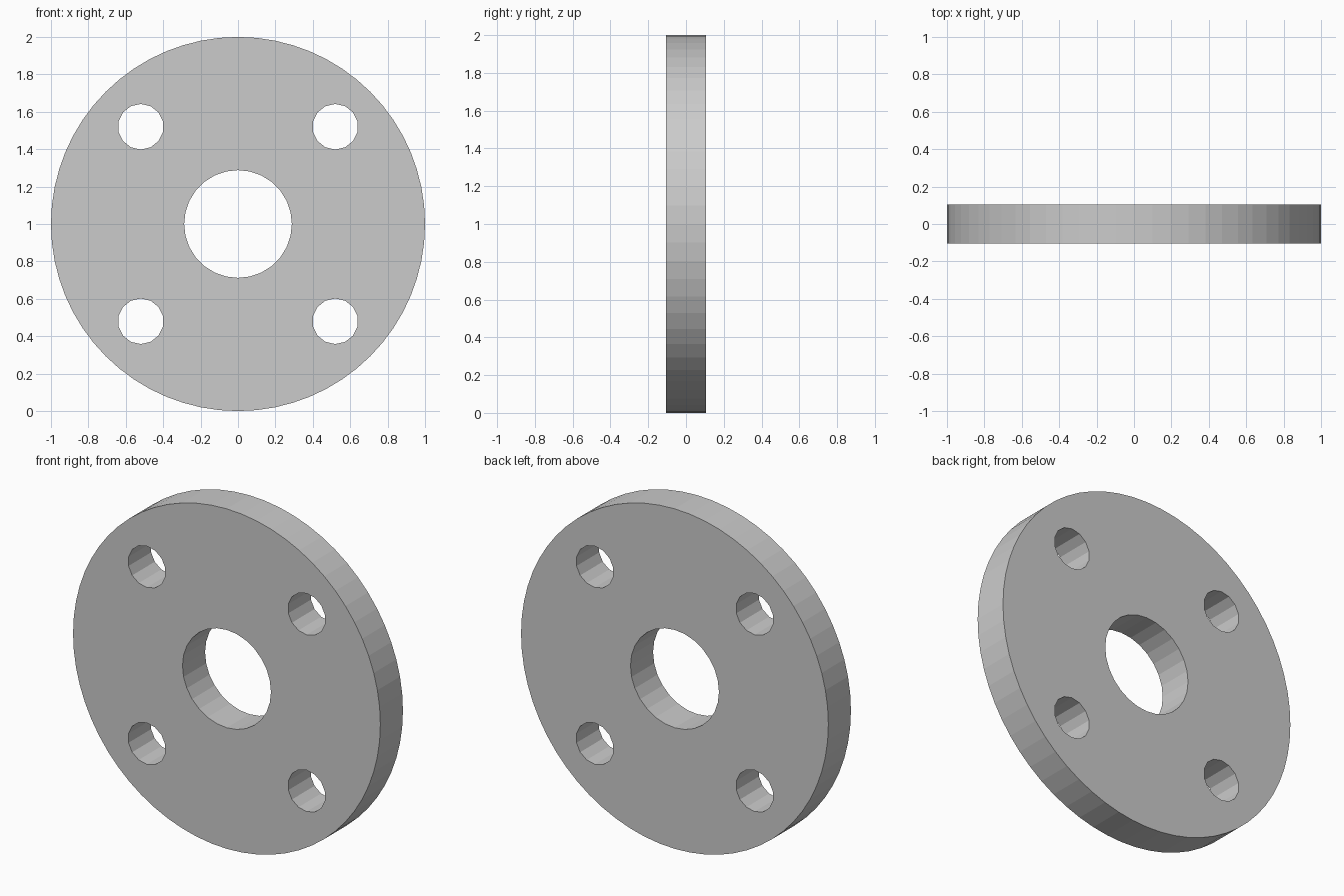
import bpy, math

if "Cube" in bpy.data.objects:
    bpy.data.objects.remove(bpy.data.objects["Cube"])


def cylinder(name, x, z, radius, depth, sides):
    """Cylinder with its axis along y."""
    bpy.ops.mesh.primitive_cylinder_add(
        vertices=sides, radius=radius, depth=depth,
        location=(x, 0, z), rotation=(math.pi / 2, 0, 0))
    ob = bpy.context.object
    ob.name = name
    return ob


THICKNESS = 0.21

# Flange disc
flange = cylinder("flange_disc", 0, 1, 1.0, THICKNESS, 64)

# Cutters: centre bore and four bolt holes
cutters = [cylinder("bore_cutter", 0, 1, 0.288, 0.6, 28)]
for sx in (-1, 1):
    for sz in (-1, 1):
        cutters.append(cylinder("bolt_hole_cutter", sx * 0.52, 1 + sz * 0.52,
                                0.122, 0.6, 14))

# Cut the holes
for cutter in cutters:
    mod = flange.modifiers.new("hole", 'BOOLEAN')
    mod.operation = 'DIFFERENCE'
    mod.solver = 'EXACT'
    mod.object = cutter
    bpy.context.view_layer.objects.active = flange
    bpy.ops.object.modifier_apply(modifier=mod.name)
    bpy.data.objects.remove(cutter, do_unlink=True)
